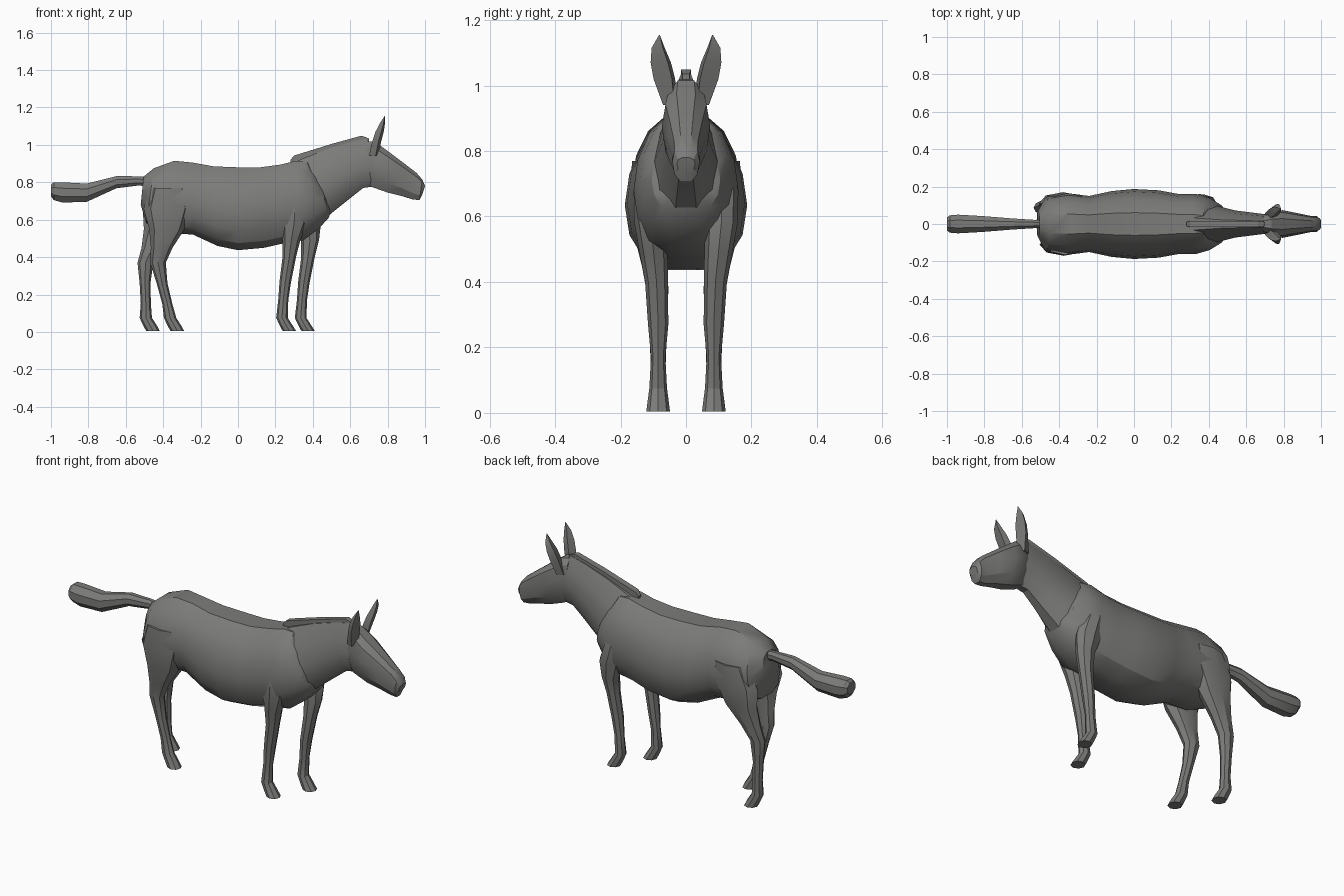
import bpy, bmesh, math
from mathutils import Vector

cube = bpy.data.objects.get("Cube")
if cube:
    bpy.data.objects.remove(cube, do_unlink=True)

grey = bpy.data.materials.new("grey_coat")
grey.use_nodes = True
coat = (.2, .2, .195, 1)
grey.diffuse_color = coat
grey.node_tree.nodes["Principled BSDF"].inputs["Base Color"].default_value = coat


def skin(name, rings, crease=30):
    """Bridge equal rings into one closed, capped part."""
    bm = bmesh.new()
    loops = [[bm.verts.new(point) for point in ring] for ring in rings]
    count = len(loops[0])
    for first, second in zip(loops, loops[1:]):
        for i in range(count):
            j = (i + 1) % count
            bm.faces.new((first[i], first[j], second[j], second[i]))
    bm.faces.new(loops[0])
    bm.faces.new(loops[-1])
    bmesh.ops.recalc_face_normals(bm, faces=bm.faces)
    mesh = bpy.data.meshes.new(name)
    bm.to_mesh(mesh)
    bm.free()
    mesh.materials.append(grey)
    part = bpy.data.objects.new(name, mesh)
    bpy.context.collection.objects.link(part)
    bpy.ops.object.select_all(action='DESELECT')
    part.select_set(True)
    bpy.context.view_layer.objects.active = part
    bpy.ops.object.shade_smooth_by_angle(angle=math.radians(crease))


def cut(x, top, low, wide, lean=0):
    """A cross-section: its upper point, lower point and half width."""
    return Vector((x, 0, top)), Vector((x + lean, 0, low)), wide


def trunk(name, cuts, points, drop=1, fullness=1, crease=30):
    """Loft oval sections; drop moves the widest level, fullness squares them."""
    angles = [math.pi * (i + .5) / points for i in range(points)]
    rings = []
    for top, low, wide in cuts:
        left, right = [], []
        for a in angles:
            depth = max(0, (1 - math.cos(a) / math.cos(angles[0])) / 2) ** drop
            middle = top.lerp(low, depth)
            side = Vector((0, wide * math.sin(a) ** fullness, 0))
            left.append(middle + side)
            right.append(middle - side)
        rings.append(left + right[::-1])
    skin(name, rings, crease)


def joint(x, z, deep, wide, y=0):
    """A level section of a limb or an ear, given by its two radii."""
    return x, y, z, deep, wide


def leg(name, side, joints, step, hip, swing):
    """Loft a leg; step moves the foot forward and fades out towards the hip."""
    rings = []
    for x, y, z, deep, wide in joints:
        x += step * min(1, (hip - z) / swing)
        y = side * min(.11, .085 + max(0, z - .35) / 10)
        turns = [math.tau * k / 8 for k in range(8)]
        rings.append([(x + deep * math.cos(a), y + wide * math.sin(a), z) for a in turns])
    skin(name, rings)


# Rump, barrel and chest
trunk("torso", [
    cut(x=-.505, top=.83, low=.68, wide=.07, lean=-.015),
    cut(x=-.45, top=.875, low=.58, wide=.145, lean=-.04),
    cut(x=-.34, top=.915, low=.53, wide=.165, lean=-.03),
    cut(x=-.24, top=.905, low=.52, wide=.15),
    cut(x=-.13, top=.885, low=.46, wide=.176, lean=.02),
    cut(x=0, top=.88, low=.437, wide=.187),
    cut(x=.12, top=.88, low=.45, wide=.18, lean=.02),
    cut(x=.23, top=.895, low=.475, wide=.16, lean=.02),
    cut(x=.31, top=.915, low=.49, wide=.16, lean=.04),
    cut(x=.37, top=.91, low=.55, wide=.14, lean=.06),
    cut(x=.43, top=.84, low=.61, wide=.105, lean=.055),
    cut(x=.46, top=.78, low=.65, wide=.06, lean=.04),
], points=7, drop=.85, fullness=.75)

# Neck
trunk("neck", [
    cut(x=.26, top=.885, low=.54, wide=.12, lean=.14),
    cut(x=.34, top=.925, low=.635, wide=.1, lean=.16),
    cut(x=.47, top=.975, low=.715, wide=.072, lean=.13),
    cut(x=.6, top=1.015, low=.77, wide=.06, lean=.07),
    cut(x=.69, top=1.035, low=.78, wide=.05, lean=.05),
], points=5, drop=.8)

# Upright mane ridge
trunk("mane", [
    cut(x=.28, top=.92, low=.88, wide=.015),
    cut(x=.3, top=.943, low=.88, wide=.024, lean=.03),
    cut(x=.5, top=1.005, low=.94, wide=.024),
    cut(x=.66, top=1.049, low=.98, wide=.022),
    cut(x=.7, top=1.035, low=.98, wide=.015),
], points=2)

# Head with deep jaw and tapering muzzle
trunk("head", [
    cut(x=.69, top=1.02, low=.8, wide=.045),
    cut(x=.735, top=1.015, low=.775, wide=.064, lean=-.02),
    cut(x=.79, top=.975, low=.745, wide=.074, lean=.01),
    cut(x=.87, top=.915, low=.725, wide=.058, lean=.01),
    cut(x=.955, top=.85, low=.708, wide=.043, lean=-.02),
    cut(x=.985, top=.815, low=.705, wide=.042, lean=-.015),
    cut(x=1, top=.78, low=.735, wide=.028, lean=-.015),
], points=5, drop=1.2, fullness=.8, crease=25)

# Tail carried straight back
trunk("tail", [
    cut(x=-.46, top=.825, low=.775, wide=.02),
    cut(x=-.53, top=.832, low=.783, wide=.024),
    cut(x=-.65, top=.833, low=.768, wide=.032),
    cut(x=-.81, top=.793, low=.695, wide=.046),
    cut(x=-.94, top=.8, low=.692, wide=.054),
    cut(x=-.985, top=.8, low=.705, wide=.05),
    cut(x=-1, top=.788, low=.725, wide=.038),
], points=4)

# Pointed ears with a four-sided section
ear = [
    joint(x=.725, y=.05, z=.94, deep=.025, wide=.02),
    joint(x=.742, y=.066, z=1.02, deep=.024, wide=.033),
    joint(x=.757, y=.077, z=1.07, deep=.022, wide=.031),
    joint(x=.772, y=.085, z=1.115, deep=.014, wide=.02),
    joint(x=.785, y=.081, z=1.155, deep=.001, wide=.001),
]
for name, side in (("left_ear", -1), ("right_ear", 1)):
    side = -side
    skin(name, [[(x + deep, side * (y - wide * .7), z),
                 (x + deep * .4, side * (y + wide), z),
                 (x - deep, side * (y + wide * .3), z),
                 (x - deep * .4, side * (y - wide), z)]
                for x, y, z, deep, wide in ear], crease=20)

# Front legs, one a step ahead of the other
front = [
    joint(x=.275, z=.005, deep=.036, wide=.036),
    joint(x=.26, z=.03, deep=.035, wide=.033),
    joint(x=.235, z=.075, deep=.031, wide=.027),
    joint(x=.242, z=.17, deep=.027, wide=.022),
    joint(x=.253, z=.27, deep=.031, wide=.031),
    joint(x=.274, z=.4, deep=.036, wide=.035),
    joint(x=.285, z=.49, deep=.048, wide=.043),
    joint(x=.3, z=.58, deep=.07, wide=.05),
    joint(x=.305, z=.68, deep=.065, wide=.05),
    joint(x=.31, z=.76, deep=.04, wide=.03),
]
leg("right_front_leg", -1, front, step=0, hip=.8, swing=.3)
leg("left_front_leg", 1, front, step=.1, hip=.8, swing=.3)

# Hind legs with hocks and heavy thighs
hind = [
    joint(x=-.324, z=.005, deep=.036, wide=.036),
    joint(x=-.338, z=.03, deep=.037, wide=.032),
    joint(x=-.363, z=.075, deep=.033, wide=.027),
    joint(x=-.378, z=.15, deep=.027, wide=.023),
    joint(x=-.406, z=.26, deep=.029, wide=.027),
    joint(x=-.428, z=.37, deep=.042, wide=.033),
    joint(x=-.408, z=.45, deep=.058, wide=.04),
    joint(x=-.38, z=.55, deep=.095, wide=.055),
    joint(x=-.375, z=.66, deep=.13, wide=.06),
    joint(x=-.37, z=.77, deep=.1, wide=.055),
]
leg("right_hind_leg", -1, hind, step=0, hip=.77, swing=.6)
leg("left_hind_leg", 1, hind, step=-.13, hip=.68, swing=.6)
